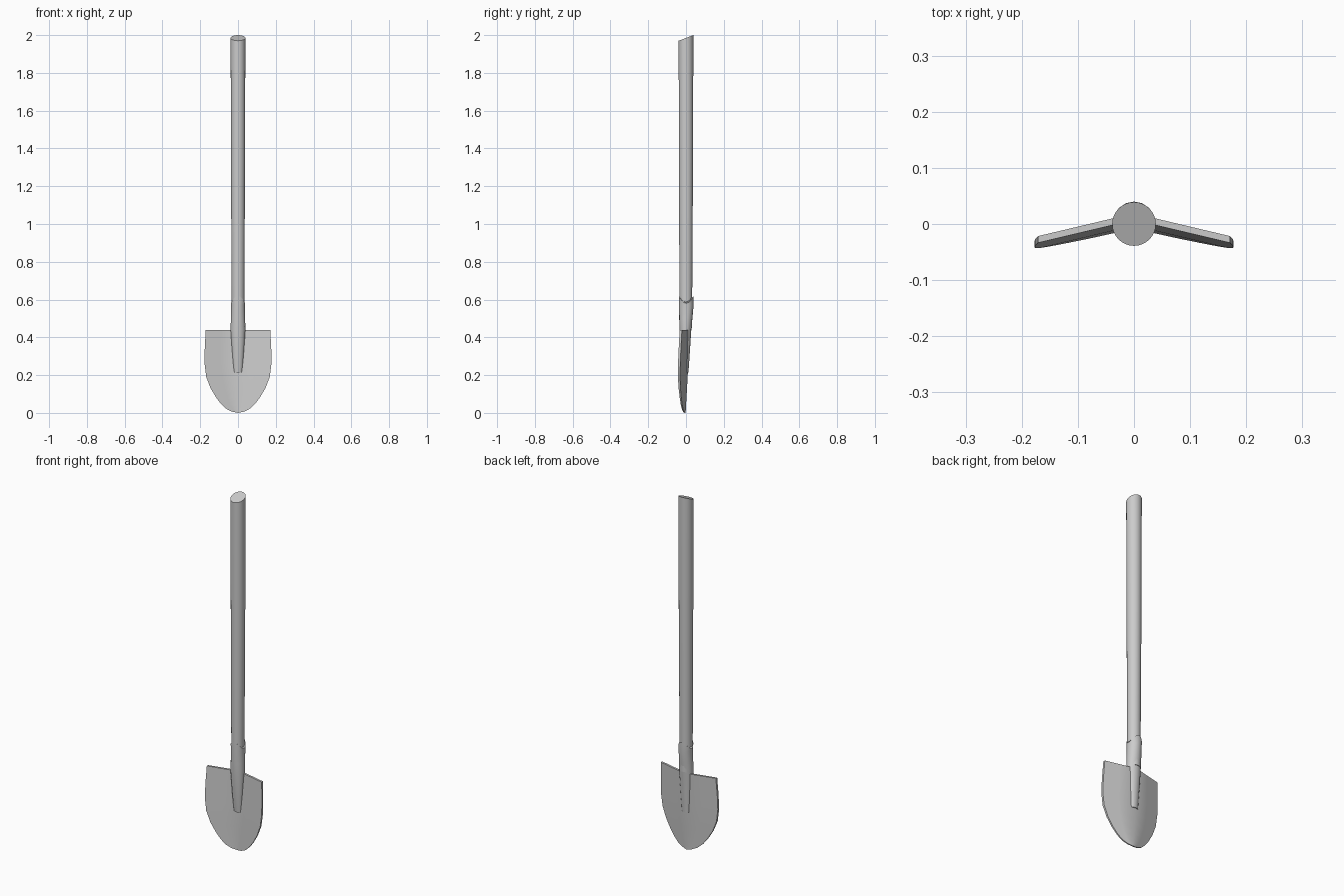
import bpy, bmesh, math

if "Cube" in bpy.data.objects:
    bpy.data.objects.remove(bpy.data.objects["Cube"])


def finish(name, bm, angle):
    bmesh.ops.recalc_face_normals(bm, faces=bm.faces)
    mesh = bpy.data.meshes.new(name)
    bm.to_mesh(mesh)
    bm.free()
    obj = bpy.data.objects.new(name, mesh)
    bpy.context.collection.objects.link(obj)
    bpy.ops.object.select_all(action='DESELECT')
    obj.select_set(True)
    bpy.context.view_layer.objects.active = obj
    bpy.ops.object.shade_smooth_by_angle(angle=math.radians(angle))
    return obj


def loft(name, rings, sides, angle=40):
    """Each ring: z, centre y, radius x, radius y, slant along y, wave height."""
    bm = bmesh.new()
    loops = []
    for z, cy, rx, ry, slant, wave in rings:
        loop = []
        for i in range(sides):
            a = 2 * math.pi * i / sides
            loop.append(bm.verts.new((rx * math.cos(a), cy + ry * math.sin(a),
                                      z + slant * math.sin(a) - wave * math.cos(2 * a))))
        loops.append(loop)
    for lo, hi in zip(loops, loops[1:]):
        for i in range(sides):
            j = (i + 1) % sides
            bm.faces.new((lo[i], lo[j], hi[j], hi[i]))
    bm.faces.new(loops[0][::-1])
    bm.faces.new(loops[-1])
    return finish(name, bm, angle)


# Wooden shaft with an obliquely cut top
loft("shaft", [(0.45, -0.001, 0.033, 0.033, 0, 0),
               (0.65, -0.001, 0.034, 0.034, 0, 0),
               (1.3, 0, 0.037, 0.037, 0, 0),
               (1.985, 0, 0.039, 0.039, 0.015, 0)], 24)

# Metal socket that tapers into the blade
loft("socket", [(0.215, 0.000, 0.023, 0.013, 0, 0),
                (0.30, -0.002, 0.030, 0.021, 0, 0),
                (0.44, -0.003, 0.039, 0.031, 0, 0),
                (0.50, -0.001, 0.038, 0.035, 0, 0),
                (0.57, 0.001, 0.037, 0.039, 0, 0),
                (0.60, 0.001, 0.038, 0.039, 0, 0.02)], 16)

# Folded blade: half-width outline by height, thickness thinning to the tip
outline = [(0.0, 0.0), (0.006, 0.03), (0.02, 0.06), (0.045, 0.088), (0.08, 0.115),
           (0.13, 0.145), (0.19, 0.168), (0.26, 0.177), (0.34, 0.176), (0.438, 0.171)]
bm = bmesh.new()
columns = (-1, -0.5, 0, 0.5, 1)
rows = []
for z, w in outline:
    half = 0.003 + 0.003 * min(z / 0.2, 1)
    ridge = -0.005 + 0.018 * z / 0.438
    rows.append([[bm.verts.new((u * w, ridge - 0.237 * abs(u) * w + s * half, z))
                  for u in columns] for s in (-1, 1)])
last = len(columns) - 1
for lo, hi in zip(rows, rows[1:]):
    for i in range(last):
        for s in (0, 1):
            bm.faces.new((lo[s][i], lo[s][i + 1], hi[s][i + 1], hi[s][i]))
    for i in (0, last):
        bm.faces.new((lo[0][i], lo[1][i], hi[1][i], hi[0][i]))
for i in range(last):
    bm.faces.new((rows[-1][0][i], rows[-1][0][i + 1], rows[-1][1][i + 1], rows[-1][1][i]))
bmesh.ops.remove_doubles(bm, verts=bm.verts, dist=0.0005)
finish("blade", bm, 35)
